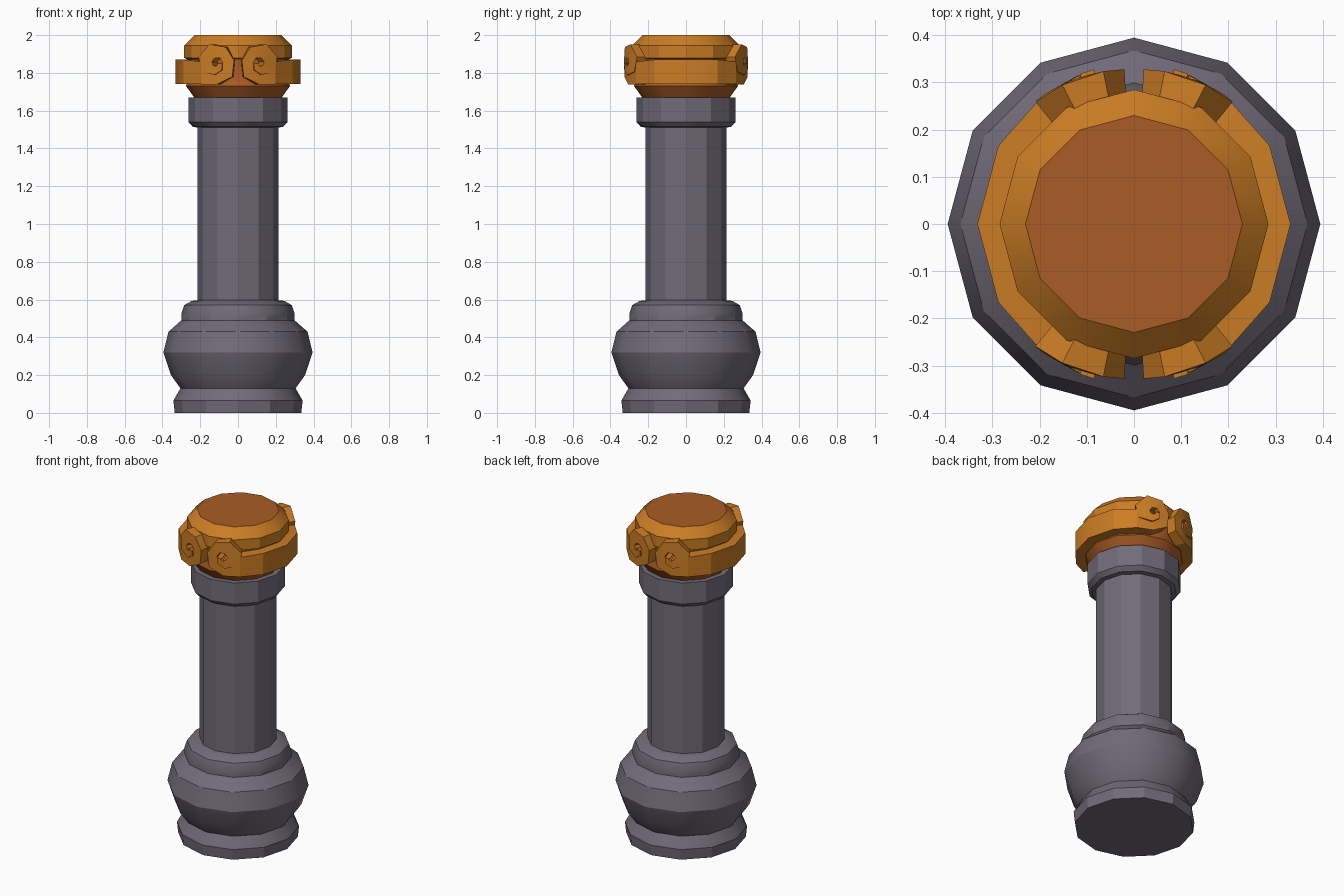
import bpy, bmesh, math

if "Cube" in bpy.data.objects:
    bpy.data.objects.remove(bpy.data.objects["Cube"])


def material(name, rgb):
    m = bpy.data.materials.new(name)
    m.diffuse_color = (*rgb, 1)
    m.use_nodes = True
    m.node_tree.nodes["Principled BSDF"].inputs["Base Color"].default_value = m.diffuse_color
    return m


stone = material("grey_stone", (0.165, 0.148, 0.19))
gold = material("gold", (0.60, 0.205, 0.018))
bronze = material("dark_bronze", (0.40, 0.107, 0.018))


def finish(name, bm, mats, angle=29.5):
    bmesh.ops.recalc_face_normals(bm, faces=bm.faces)
    me = bpy.data.meshes.new(name)
    bm.to_mesh(me)
    bm.free()
    for m in mats:
        me.materials.append(m)
    ob = bpy.data.objects.new(name, me)
    bpy.context.collection.objects.link(ob)
    bpy.ops.object.select_all(action='DESELECT')
    ob.select_set(True)
    bpy.context.view_layer.objects.active = ob
    bpy.ops.object.shade_smooth_by_angle(angle=math.radians(angle))
    return ob


def lathe(name, profile, mats, n=12, top_mat=0):
    """Closed turned shape from (radius, height) pairs."""
    bm = bmesh.new()
    rings = [[bm.verts.new((r * math.cos(2 * math.pi * i / n),
                            r * math.sin(2 * math.pi * i / n), z))
              for i in range(n)] for r, z in profile]
    for a, b in zip(rings, rings[1:]):
        for i in range(n):
            j = (i + 1) % n
            bm.faces.new((a[i], a[j], b[j], b[i]))
    bm.faces.new(rings[0][::-1])
    bm.faces.new(rings[-1]).material_index = top_mat
    return finish(name, bm, mats)


# Stone base, shaft and collar
lathe("base", [(0.335, 0), (0.342, 0.065), (0.305, 0.13), (0.355, 0.2),
               (0.395, 0.32), (0.368, 0.43), (0.30, 0.49), (0.30, 0.525),
               (0.285, 0.57), (0.245, 0.593), (0.21, 0.597)], [stone])
lathe("shaft", [(0.215, 0.59), (0.215, 1.52)], [stone])
lathe("collar", [(0.215, 1.51), (0.24, 1.515), (0.263, 1.54),
                 (0.263, 1.67)], [stone])

# Capital core and cap with bronze top
lathe("capital_core", [(0.228, 1.665), (0.275, 1.73), (0.262, 1.77),
                       (0.272, 1.88)], [bronze])
lathe("cap", [(0.265, 1.87), (0.285, 1.88), (0.285, 1.945), (0.23, 2.0)],
      [gold, bronze], top_mat=1)

# Scrolled band: one quarter ribbon, mirrored to four.
# Each station holds outer (x, z), inner (x, z) and surface radius.
stations = []
for az, top in ((0, 1.87), (30, 1.87), (53, 1.86)):
    x = 0.332 * math.cos(math.radians(az))
    stations.append(((x, 1.74), (x, top), 0.332))
outer = [0.112, 0.11, 0.096, 0.1, 0.108, 0.1, 0.088, 0.062, 0.045, 0.03]
inner = [0.03, 0.035, 0.035, 0.035, 0.03, 0.025, 0.02, 0.015, 0.01, 0.0]
for k, (ro, ri) in enumerate(zip(outer, inner)):
    a = math.radians(-90 - 50 * k)
    pts = [(0.115 + r * math.cos(a), 1.85 + r * math.sin(a))
           for r in (ro, ri)]
    stations.append((*pts, 0.326 + 0.0014 * k))

bm = bmesh.new()
loops = []
for o, i, R in stations:
    loop = []
    for (x, z), s in ((o, 1), (i, 1), (i, 0.265 / R), (o, 0.265 / R)):
        y = -math.sqrt(max(R * R - x * x, 0))
        loop.append(bm.verts.new((x * s, y * s, z)))
    loops.append(loop)
for a, b in zip(loops, loops[1:]):
    for i in range(4):
        j = (i + 1) % 4
        bm.faces.new((a[i], a[j], b[j], b[i]))
bm.faces.new(loops[-1])
band = finish("scroll_band", bm, [gold], 20)
mod = band.modifiers.new("mirror", 'MIRROR')
mod.use_axis = (True, True, False)
mod.merge_threshold = 0.001
